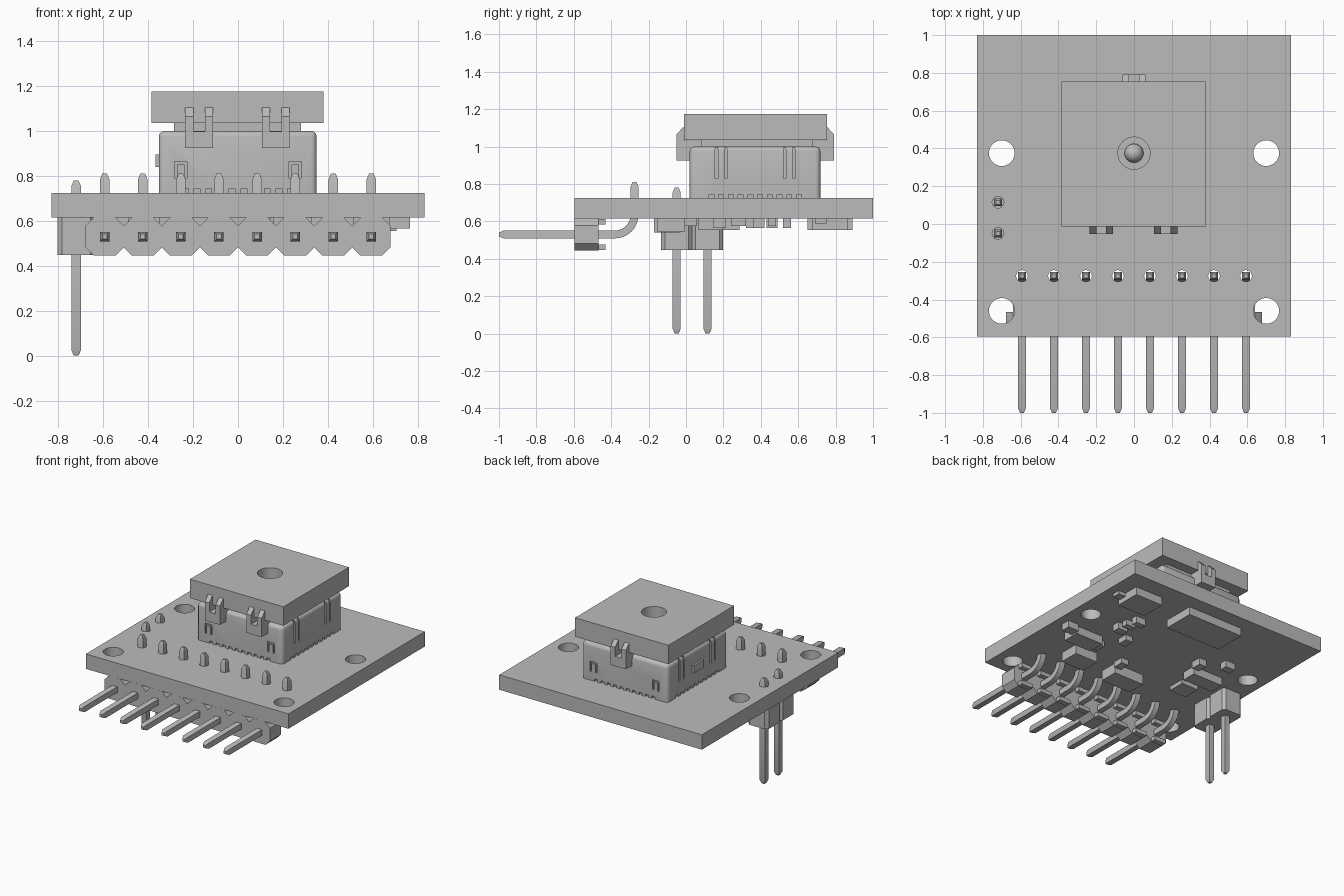
import bpy
import bmesh
from math import radians, sin, cos, pi
from mathutils import Matrix, Vector

if "Cube" in bpy.data.objects:
    bpy.data.objects.remove(bpy.data.objects["Cube"])

grey = bpy.data.materials.new("plain grey")
grey.use_nodes = True
grey.diffuse_color = (0.5, 0.5, 0.5, 1)
grey.node_tree.nodes["Principled BSDF"].inputs["Base Color"].default_value = (0.5, 0.5, 0.5, 1)


def finish(name, bm, smooth=False):
    bmesh.ops.recalc_face_normals(bm, faces=bm.faces)
    mesh = bpy.data.meshes.new(name)
    bm.to_mesh(mesh)
    bm.free()
    mesh.materials.append(grey)
    ob = bpy.data.objects.new(name, mesh)
    bpy.context.collection.objects.link(ob)
    if smooth:
        smooth_sharp(ob)
    return ob


def smooth_sharp(ob):
    bpy.ops.object.select_all(action="DESELECT")
    ob.select_set(True)
    bpy.context.view_layer.objects.active = ob
    bpy.ops.object.shade_smooth_by_angle(angle=radians(35))


def add_box(bm, x0, x1, y0, y1, z0, z1):
    m = Matrix.Translation(((x0 + x1) / 2, (y0 + y1) / 2, (z0 + z1) / 2))
    m = m @ Matrix.Diagonal((x1 - x0, y1 - y0, z1 - z0, 1))
    return bmesh.ops.create_cube(bm, size=1, matrix=m)["verts"]


def box(name, *bounds):
    bm = bmesh.new()
    add_box(bm, *bounds)
    return finish(name, bm)


def add_prism(bm, points, offset):
    # extrude a closed outline of 3D points along an offset
    face = bm.faces.new([bm.verts.new(p) for p in points])
    new = bmesh.ops.extrude_face_region(bm, geom=[face])["geom"]
    bmesh.ops.translate(bm, vec=offset, verts=[g for g in new if isinstance(g, bmesh.types.BMVert)])


def octagon(half, cut):
    k = half - cut
    return [(half, -k), (half, k), (k, half), (-k, half), (-half, k), (-half, -k), (-k, -half), (k, -half)]


def cut(ob, cutter_bm):
    cutter = finish("cutter", cutter_bm)
    cutter.hide_render = True
    mod = ob.modifiers.new("cut", "BOOLEAN")
    mod.operation, mod.solver, mod.object = "DIFFERENCE", "EXACT", cutter
    bpy.ops.object.select_all(action="DESELECT")
    bpy.context.view_layer.objects.active = ob
    ob.select_set(True)
    bpy.ops.object.modifier_apply(modifier=mod.name)
    bpy.data.objects.remove(cutter)
    smooth_sharp(ob)


def drill(bm, x, y, r, z0, z1, sides=32):
    bmesh.ops.create_cone(bm, cap_ends=True, segments=sides, radius1=r, radius2=r, depth=z1 - z0,
                          matrix=Matrix.Translation((x, y, (z0 + z1) / 2)))


def pin(name, x, path, half=0.021, tip=0.025):
    # square wire swept along a path in the side plane, with tapered tips
    pts = [Vector((0, *p)) for p in path]
    first, last = (pts[1] - pts[0]).normalized(), (pts[-1] - pts[-2]).normalized()
    pts = [pts[0], pts[0] + first * tip] + pts[1:-1] + [pts[-1] - last * tip, pts[-1]]
    bm = bmesh.new()
    rings = []
    for i, p in enumerate(pts):
        t = (pts[min(i + 1, len(pts) - 1)] - pts[max(i - 1, 0)]).normalized()
        side = Vector((0, -t.z, t.y))
        h = half * (0.5 if i in (0, len(pts) - 1) else 1)
        rings.append([bm.verts.new(p + Vector((x + a * h, 0, 0)) + side * b * h)
                      for a, b in ((-1, -1), (1, -1), (1, 1), (-1, 1))])
    for a, b in zip(rings, rings[1:]):
        for i in range(4):
            bm.faces.new((a[i], a[i - 1], b[i - 1], b[i]))
    bm.faces.new(rings[0])
    bm.faces.new(rings[-1])
    return finish(name, bm, True)


PITCH = 0.1695
pin_xs = [(i - 3.5) * PITCH for i in range(8)]
jumper_x, jumper_ys = -0.72, (-0.05, 0.115)

# Circuit board with mounting and pin holes
board = box("board", -0.83, 0.83, -0.595, 1, 0.615, 0.725)
bm = bmesh.new()
for x in (-0.7, 0.7):
    for y in (-0.46, 0.375):
        drill(bm, x, y, 0.068, 0.5, 0.8)
for x in pin_xs:
    drill(bm, x, -0.275, 0.031, 0.5, 0.8, 16)
for y in jumper_ys:
    drill(bm, jumper_x, y, 0.031, 0.5, 0.8, 16)
cut(board, bm)

# Eight-way angled header
bend = [(-0.38 + 0.105 * sin(a), 0.635 - 0.105 * cos(a)) for a in [i * pi / 16 for i in range(9)]]
bm = bmesh.new()
for x in pin_xs:
    add_prism(bm, [(x + u, -0.595, 0.53 + v) for u, v in octagon(PITCH / 2, 0.037)], (0, 0.128, 0))
    for z in (0.447, 0.583):
        add_box(bm, x - 0.047, x + 0.047, -0.47, -0.43, z, z + 0.03)
    pin("angled_pin", x, [(-1, 0.53)] + bend + [(-0.275, 0.81)])
finish("angled_header_housing", bm)

# Two-way straight header
bm = bmesh.new()
for y in jumper_ys:
    add_prism(bm, [(jumper_x + u, y + v, 0.447) for u, v in octagon(0.083, 0.02)], (0, 0, 0.168))
    pin("straight_pin", jumper_x, [(y, 0), (y, 0.78)])
finish("straight_header_housing", bm)

# Camera socket body
MID = 0.37
bm = bmesh.new()
add_box(bm, -0.352, 0.35, 0.02, 0.718, 0.725, 1.0)
edges = [e for e in bm.edges if max(v.co.z for v in e.verts) > 0.9]
bmesh.ops.bevel(bm, geom=edges, offset=0.025, segments=3, profile=0.5, affect="EDGES")
socket = finish("socket_body", bm)

# Foot notches, latch windows and side grooves cut in the socket
bm = bmesh.new()
for i in range(10):
    s = (i - 4.5) * 0.052
    for y in (0.02, 0.718):
        add_box(bm, s - 0.013, s + 0.013, y - 0.015, y + 0.015, 0.7, 0.743)
    for x in (-0.352, 0.35):
        add_box(bm, x - 0.015, x + 0.015, MID + s - 0.013, MID + s + 0.013, 0.7, 0.743)
for s in (-1, 1):
    for y in (0.02, 0.718):
        for w in (-0.022, 0.022):
            add_box(bm, s * 0.255 + w - 0.006, s * 0.255 + w + 0.006, y - 0.012, y + 0.012, 0.79, 0.85)
        add_box(bm, s * 0.255 - 0.028, s * 0.255 + 0.028, y - 0.012, y + 0.012, 0.851, 0.865)
    for x in (-0.352, 0.35):
        for w in (-0.025, 0.025):
            c = MID + s * 0.182 + w
            add_box(bm, x - 0.012, x + 0.012, c - 0.007, c + 0.007, 0.83, 1.1)
cut(socket, bm)
box("socket_side_catch", -0.366, -0.34, 0.31, 0.43, 0.84, 0.895)

# Lens module neck, cover plate and lens
box("module_neck", -0.285, 0.28, 0.08, 0.68, 0.99, 1.037)
cover = box("cover_plate", -0.385, 0.38, -0.012, 0.755, 1.035, 1.175)
bm = bmesh.new()
drill(bm, 0, 0.375, 0.085, 1.0, 1.3, 48)
cut(cover, bm)
bm = bmesh.new()
bmesh.ops.create_uvsphere(bm, u_segments=32, v_segments=16, radius=0.05,
                          matrix=Matrix.Translation((0, 0.375, 1.05)))
finish("lens", bm, True)


# Spring clips holding the module
def clip(name, x, back=False):
    outline = [(0.03, 0.925), (-0.052, 0.925), (-0.052, 1.065), (-0.014, 1.105), (-0.014, 1.032), (0.09, 1.032),
               (0.09, 0.995), (0.03, 0.995)]
    flip = (lambda y: 2 * MID - y) if back else (lambda y: y)
    bm = bmesh.new()
    for x0 in (x - 0.062, x + 0.026):
        add_prism(bm, [(x0, flip(y), z) for y, z in outline], (0.036, 0, 0))
    ys = sorted((flip(-0.052), flip(0.03)))
    add_box(bm, x - 0.03, x + 0.03, *ys, 0.925, 0.997)
    finish(name, bm)


clip("front_clip_right", -0.173)
clip("front_clip_left", 0.168)
clip("back_clip", 0, True)

# Surface components under the board: centre x, y, width, depth, height
parts = (
    ("large_chip", 0.02, 0.77, 0.46, 0.24, 0.06),
    ("square_chip", 0.59, 0.77, 0.23, 0.19, 0.06),
    ("capacitor", 0.72, 0.72, 0.09, 0.06, 0.025),
    ("capacitor", 0.41, 0.54, 0.08, 0.045, 0.05),
    ("capacitor", 0.43, 0.46, 0.08, 0.045, 0.04),
    ("capacitor", 0.45, 0.39, 0.08, 0.06, 0.05),
    ("capacitor", 0.72, 0.18, 0.09, 0.07, 0.05),
    ("regulator", 0.56, 0.13, 0.23, 0.13, 0.06),
    ("resistor", 0.31, 0.28, 0.06, 0.08, 0.04),
    ("resistor", 0.42, 0.11, 0.06, 0.08, 0.04),
    ("regulator", 0.42, -0.08, 0.19, 0.15, 0.07),
    ("resistor", 0.13, 0.02, 0.06, 0.08, 0.04),
    ("regulator", 0.02, -0.1, 0.25, 0.14, 0.075),
    ("flat_chip", -0.42, 0.03, 0.14, 0.13, 0.03),
    ("regulator", -0.42, 0.23, 0.25, 0.11, 0.06),
    ("resistor", -0.28, 0.36, 0.06, 0.08, 0.05),
    ("resistor", -0.45, 0.46, 0.08, 0.06, 0.05),
)
for name, x, y, w, d, h in parts:
    box(name, x - w / 2, x + w / 2, y - d / 2, y + d / 2, 0.615 - h, 0.616)
